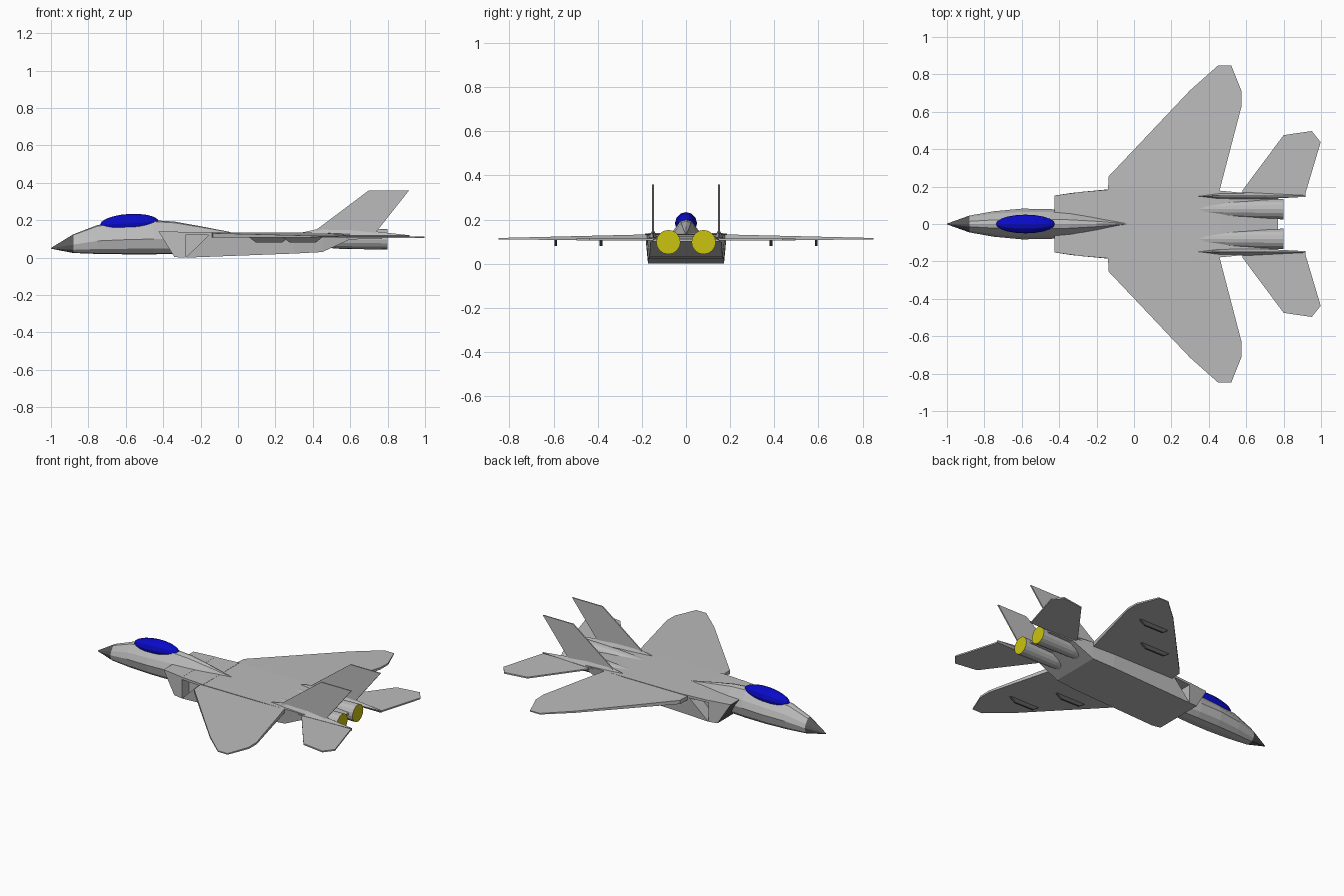
import bpy, bmesh, math
from mathutils import Vector

cube = bpy.data.objects.get("Cube")
if cube:
    bpy.data.objects.remove(cube)


def material(name, rgb):
    m = bpy.data.materials.new(name)
    m.use_nodes = True
    m.diffuse_color = (*rgb, 1)
    m.node_tree.nodes["Principled BSDF"].inputs["Base Color"].default_value = (*rgb, 1)
    return m


GREY = material("light grey", (0.5, 0.5, 0.5))
DARK = material("dark grey", (0.1, 0.1, 0.1))
BLUE = material("canopy blue", (0.003, 0.003, 0.6))
YELLOW = material("exhaust yellow", (0.6, 0.55, 0.005))


def finish(name, bm, mats, rule=None, mirror=False):
    """Turn a bmesh into a named object, colouring faces by a rule."""
    bmesh.ops.remove_doubles(bm, verts=bm.verts, dist=0.0002)
    bmesh.ops.recalc_face_normals(bm, faces=bm.faces)
    if rule:
        for f in bm.faces:
            f.material_index = rule(f)
    mesh = bpy.data.meshes.new(name)
    bm.to_mesh(mesh)
    bm.free()
    for m in mats:
        mesh.materials.append(m)
    ob = bpy.data.objects.new(name, mesh)
    bpy.context.collection.objects.link(ob)
    if mirror:
        mod = ob.modifiers.new("Mirror", "MIRROR")
        mod.use_axis = (False, True, False)
        mod.use_mirror_merge = False
    return ob


def loft(rings):
    """Skin a list of equal-length point rings and cap both ends."""
    bm = bmesh.new()
    rows = [[bm.verts.new(p) for p in ring] for ring in rings]
    n = len(rows[0])
    for a, b in zip(rows, rows[1:]):
        for i in range(n):
            j = (i + 1) % n
            bm.faces.new((a[i], a[j], b[j], b[i]))
    bm.faces.new(rows[0])
    bm.faces.new(rows[-1])
    return bm


def upright(outline, y, thick):
    """Thin vertical plate from an x-z outline."""
    return loft([[(x, y + s * thick / 2, z) for x, z in outline] for s in (-1, 1)])


def flat(outline, bottom, top):
    """Thin horizontal plate from an x-y outline; heights are functions of y."""
    return loft([[(x, y, h(y)) for x, y in outline] for h in (bottom, top)])


# Fuselage: egg-shaped sections from nose tip to spine
half = [(0, 0), (0.5, 0.02), (0.85, 0.17), (1, 0.45), (0.8, 0.68), (0.32, 0.96), (0, 1)]
section = half + [(-w, h) for w, h in half[-2:0:-1]]
stations = [(-1, 0.002, 0.048, 0.052), (-0.88, 0.045, 0.025, 0.125),
            (-0.75, 0.068, 0.02, 0.175), (-0.6, 0.082, 0.018, 0.192),
            (-0.45, 0.08, 0.018, 0.2), (-0.34, 0.07, 0.02, 0.193),
            (-0.2, 0.045, 0.05, 0.168), (-0.04, 0.006, 0.1, 0.137)]
finish("fuselage", loft([[(x, w * a, lo + (hi - lo) * b) for a, b in section]
                         for x, w, lo, hi in stations]),
       [GREY, DARK], lambda f: int(f.calc_center_median().x < -0.88))

# Canopy: faceted bubble
bm = bmesh.new()
bmesh.ops.create_uvsphere(bm, u_segments=12, v_segments=10, radius=1)
for v in bm.verts:
    v.co = Vector((v.co.z * 0.158 - 0.58, v.co.y * 0.05, 0.183 + v.co.x * 0.051 - v.co.z * -0.008))
finish("canopy", bm, [BLUE])


def box_ring(x_top, x_low, y_top, y_low, z_top, z_low):
    return [(x_top, y_top, z_top), (x_low, y_low, z_low),
            (x_low, -y_low, z_low), (x_top, -y_top, z_top)]


# Intake wedge with dark raked mouth
finish("intake", loft([box_ring(-0.425, -0.34, 0.152, 0.165, 0.14, 0.003),
                       box_ring(-0.28, -0.28, 0.172, 0.172, 0.138, 0.0)]),
       [GREY, DARK], lambda f: int(f.normal.x < -0.5))

# Main hull: raked front, belly rising to the tail
finish("hull", loft([box_ring(-0.14, -0.28, 0.185, 0.172, 0.136, 0.0),
                     box_ring(0.3, 0.3, 0.185, 0.172, 0.135, 0.022),
                     box_ring(0.46, 0.45, 0.178, 0.165, 0.132, 0.03),
                     box_ring(0.6, 0.6, 0.165, 0.16, 0.126, 0.098),
                     box_ring(0.77, 0.77, 0.15, 0.15, 0.112, 0.1)]), [GREY])

# Shoulder plate closing the gap between intake and hull
finish("shoulder_plate", flat([(-0.3, -0.17), (-0.3, 0.17), (-0.12, 0.185), (-0.12, -0.185)],
                              lambda y: 0.122, lambda y: 0.137), [GREY])
finish("notch_core", loft([box_ring(-0.29, -0.29, 0.1, 0.1, 0.125, 0.004),
                           box_ring(-0.12, -0.12, 0.1, 0.1, 0.125, 0.02)]), [GREY])

# Main wings, thinning toward the tips
wing = [(-0.14, 0.17), (-0.135, 0.255), (0.3, 0.715), (0.45, 0.848),
        (0.52, 0.848), (0.575, 0.71), (0.575, 0.63), (0.455, 0.17)]
finish("wings", flat(wing, lambda y: 0.106 + 0.004 * y, lambda y: 0.137 - 0.024 * y),
       [GREY], mirror=True)

# Tailplanes and the booms that carry them
tail = [(0.58, 0.15), (0.58, 0.18), (0.80, 0.475), (0.95, 0.497),
        (0.998, 0.437), (0.917, 0.165), (0.917, 0.15)]
finish("tailplanes", flat(tail, lambda y: 0.105, lambda y: 0.114), [GREY], mirror=True)

# Twin fins with pointed root fairings
fin = [(0.4, 0.12), (0.42, 0.15), (0.70, 0.36), (0.915, 0.36), (0.725, 0.12)]
finish("fins", upright(fin, 0.149, 0.008), [GREY], mirror=True)
finish("fin_fairings", loft([[(x, 0.149 + r, 0.118), (x, 0.149, z), (x, 0.149 - r, 0.118),
                              (x, 0.149, 0.105)]
                             for x, r, z in [(0.32, 0.004, 0.13), (0.45, 0.02, 0.158),
                                             (0.6, 0.02, 0.155), (0.917, 0.004, 0.12)]]),
       [GREY], mirror=True)

# Engines: many-sided tubes with yellow exhaust discs
ring = [(math.cos(math.tau * i / 16), math.sin(math.tau * i / 16)) for i in range(16)]
finish("engines", loft([[(x, 0.08 + r * c, z + r * s) for c, s in ring]
                        for x, r, z in [(0.33, 0.035, 0.098), (0.55, 0.05, 0.097),
                                        (0.8, 0.055, 0.098)]]),
       [GREY, YELLOW], lambda f: int(f.normal.x > 0.9), mirror=True)

# Dark fairings under the wings
for label, x, y in (("inner", 0.055, 0.385), ("outer", 0.235, 0.59)):
    shape = [(x, 0.112), (x + 0.04, 0.082), (x + 0.18, 0.08), (x + 0.22, 0.112)]
    finish(label + "_wing_fairings", upright(shape, y, 0.012), [DARK], mirror=True)
